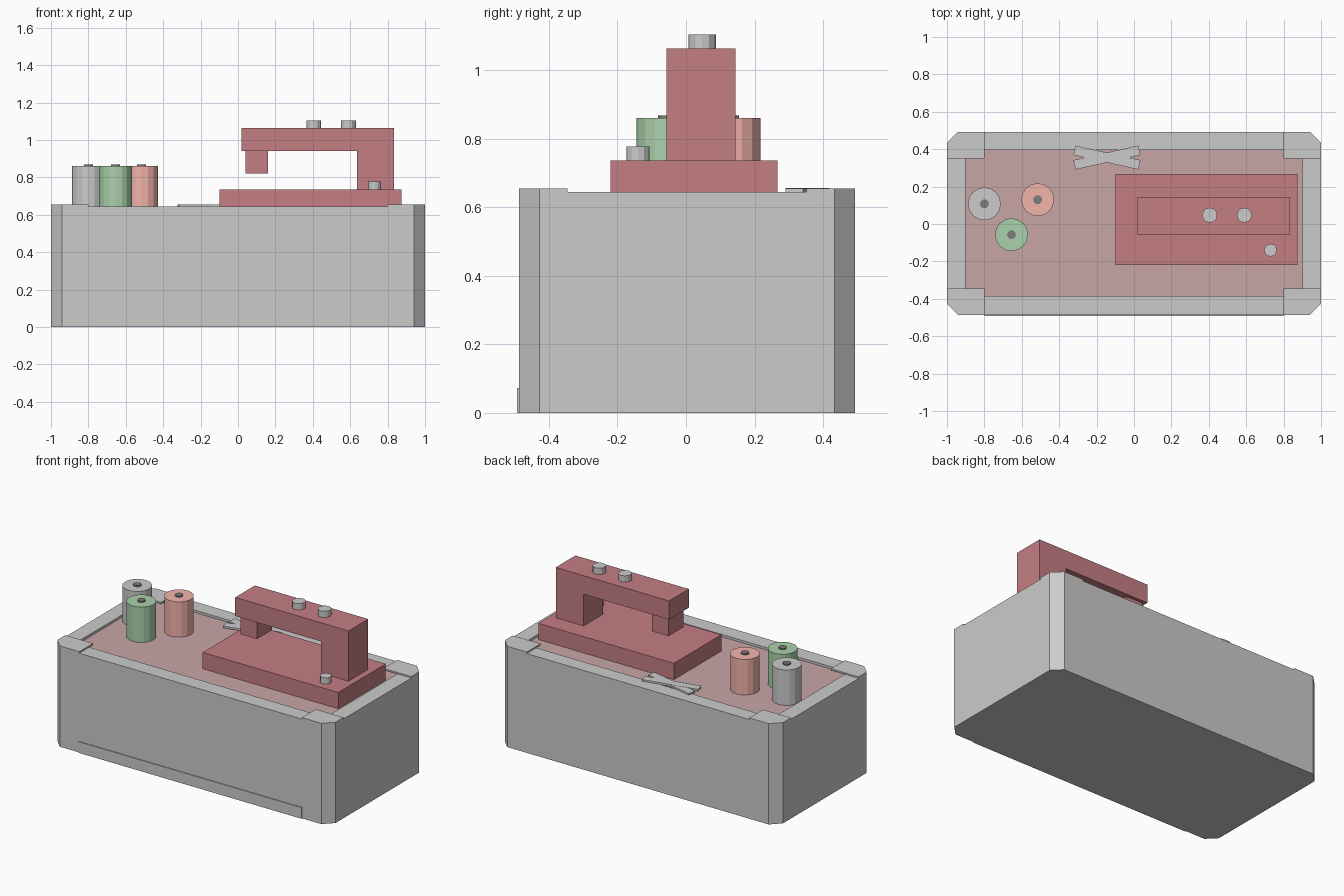
import bpy, bmesh, math
from mathutils import Matrix

if "Cube" in bpy.data.objects:
    bpy.data.objects.remove(bpy.data.objects["Cube"])

CY = 0.003            # body centre in y
HX, HY, CH = 1.0, 0.49, 0.06
RIM, PANEL = 0.645, 0.63


def material(name, rgb):
    m = bpy.data.materials.new(name)
    m.diffuse_color = (*rgb, 1)
    m.use_nodes = True
    m.node_tree.nodes["Principled BSDF"].inputs["Base Color"].default_value = m.diffuse_color
    return m


RED = material("dark_red", (0.56, 0.21, 0.23))
FELT = material("dusty_red", (0.58, 0.38, 0.38))
CORAL = material("coral", (0.90, 0.46, 0.41))
GREEN = material("green", (0.41, 0.64, 0.41))
GREY = material("thread_grey", (0.62, 0.62, 0.62))
DARK = material("dark", (0.2, 0.2, 0.2))


def finish(name, bm, mat=None):
    bmesh.ops.recalc_face_normals(bm, faces=bm.faces)
    me = bpy.data.meshes.new(name)
    bm.to_mesh(me)
    bm.free()
    ob = bpy.data.objects.new(name, me)
    bpy.context.collection.objects.link(ob)
    if mat:
        me.materials.append(mat)
    return ob


def prism(name, pts, z0, z1, mat=None):
    bm = bmesh.new()
    lo = [bm.verts.new((x, y, z0)) for x, y in pts]
    hi = [bm.verts.new((x, y, z1)) for x, y in pts]
    bm.faces.new(lo)
    bm.faces.new(hi)
    for i in range(len(pts)):
        j = (i + 1) % len(pts)
        bm.faces.new((lo[i], lo[j], hi[j], hi[i]))
    return finish(name, bm, mat)


def box(name, x0, x1, y0, y1, z0, z1, mat=None):
    return prism(name, [(x0, y0), (x1, y0), (x1, y1), (x0, y1)], z0, z1, mat)


def cylinder(name, x, y, r, z0, z1, sides, mat=None):
    bm = bmesh.new()
    bmesh.ops.create_cone(bm, cap_ends=True, segments=sides, radius1=r, radius2=r,
                          depth=z1 - z0,
                          matrix=Matrix.Translation((x, y, (z0 + z1) / 2)))
    return finish(name, bm, mat)


# Table body: chamfered tub with a shallow rectangular recess in the top
bm = bmesh.new()
outline = []
for sx, sy in ((-1, -1), (1, -1), (1, 1), (-1, 1)):
    a = (sx * HX, CY + sy * (HY - CH))
    b = (sx * (HX - CH), CY + sy * HY)
    outline += [a, b] if sx * sy > 0 else [b, a]
lo = [bm.verts.new((x, y, 0)) for x, y in outline]
hi = [bm.verts.new((x, y, RIM)) for x, y in outline]
corners = [(-0.9, -0.385), (0.9, -0.385), (0.9, 0.395), (-0.9, 0.395)]
rim = [bm.verts.new((x, y, RIM)) for x, y in corners]
floor = [bm.verts.new((x, y, PANEL - 0.01)) for x, y in corners]
bm.faces.new(lo)
bm.faces.new(floor)
for i in range(8):
    bm.faces.new((lo[i], lo[(i + 1) % 8], hi[(i + 1) % 8], hi[i]))
for k in range(4):
    n = (k + 1) % 4
    bm.faces.new((hi[2 * k], hi[2 * k + 1], rim[k]))
    bm.faces.new((hi[2 * k + 1], hi[(2 * k + 2) % 8], rim[n], rim[k]))
    bm.faces.new((rim[k], rim[n], floor[n], floor[k]))
finish("table_body", bm)

# Work surface and front plinth
box("work_surface", -0.9, 0.9, -0.385, 0.395, PANEL - 0.01, PANEL, FELT)
box("front_plinth", -0.8, 0.8, -0.493, -0.48, 0, 0.072)

# Raised corner plates
for sx, sy, tag in ((-1, -1, "front_left"), (1, -1, "front_right"),
                    (1, 1, "back_right"), (-1, 1, "back_left")):
    pts = [(0.8, 0.348), (1, 0.348), (1, HY - CH), (1 - CH, HY), (0.8, HY)]
    prism("corner_plate_" + tag, [(sx * x, CY + sy * y) for x, y in pts], RIM, 0.655)

# Sewing machine: base, C-shaped arm, needle head
box("machine_base", -0.10, 0.875, -0.22, 0.267, PANEL, 0.736, RED)
profile = [(0.02, 0.942), (0.635, 0.942), (0.635, 0.736), (0.835, 0.736),
           (0.835, 1.063), (0.02, 1.063)]
arm = prism("machine_arm", profile, -0.145, 0.057, RED)
arm.data.transform(Matrix.Rotation(math.pi / 2, 4, 'X'))
box("needle_head", 0.04, 0.16, -0.033, 0.123, 0.82, 0.942, RED)

# Knobs
for i, (x, y, r, z) in enumerate(((0.405, 0.047, 0.04, 1.063),
                                  (0.59, 0.047, 0.04, 1.063),
                                  (0.73, -0.14, 0.034, 0.736))):
    cylinder(f"knob_{i + 1}", x, y, r, z, z + 0.041, 12)

# Thread spools with dark centre pins
for tag, x, y, mat in (("grey", -0.80, 0.108, GREY), ("green", -0.655, -0.057, GREEN),
                       ("coral", -0.515, 0.13, CORAL)):
    cylinder("spool_" + tag, x, y, 0.088, PANEL, 0.86, 16, mat)
    cylinder("spool_pin_" + tag, x, y, 0.024, 0.85, 0.868, 12, DARK)

# Scissors: two crossed flat blades
for i, s in enumerate((-1, 1)):
    blade = box(f"scissor_blade_{i + 1}", -0.178, 0.178, -0.026, 0.026, 0.643, 0.655 + 0.001 * i)
    blade.data.transform(Matrix.Translation((-0.145, 0.355, 0)) @
                         Matrix.Rotation(s * math.radians(12.6), 4, 'Z'))
